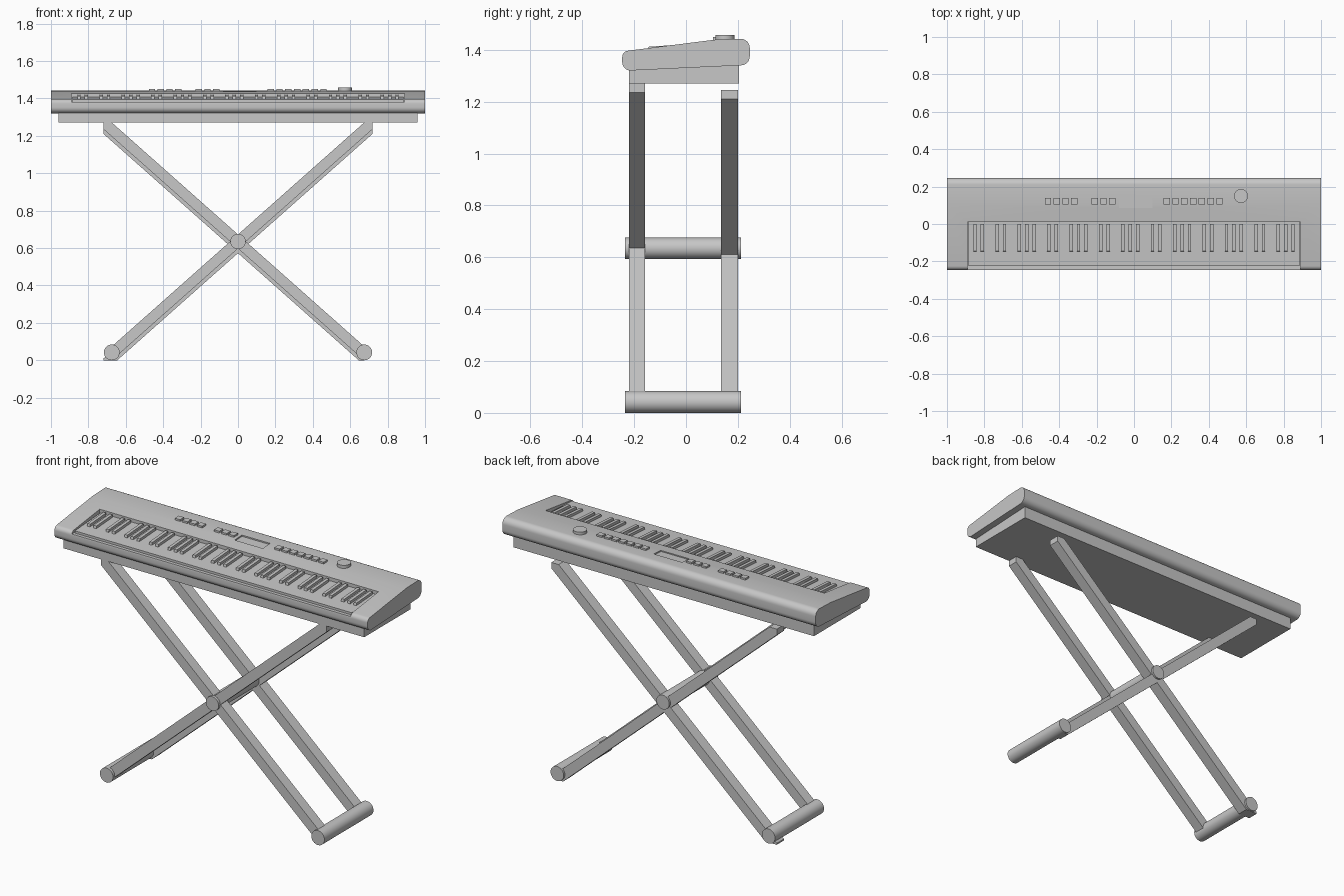
import bpy, bmesh, math
from mathutils import Vector

cube = bpy.data.objects.get("Cube")
if cube:
    bpy.data.objects.remove(cube, do_unlink=True)

grey = bpy.data.materials.new("plain_grey")
grey.use_nodes = True
COLOUR = (0.57, 0.57, 0.57, 1)
grey.diffuse_color = COLOUR
grey.node_tree.nodes["Principled BSDF"].inputs["Base Color"].default_value = COLOUR


def finish(name, bm):
    bmesh.ops.recalc_face_normals(bm, faces=bm.faces)
    mesh = bpy.data.meshes.new(name)
    bm.to_mesh(mesh)
    bm.free()
    mesh.materials.append(grey)
    ob = bpy.data.objects.new(name, mesh)
    bpy.context.collection.objects.link(ob)
    return ob


def smooth(ob):
    bpy.ops.object.select_all(action='DESELECT')
    bpy.context.view_layer.objects.active = ob
    ob.select_set(True)
    bpy.ops.object.shade_smooth_by_angle(angle=math.radians(35))


def prism(name, corners, offset):
    """Extrude a flat outline of 3D corners along an offset."""
    bm = bmesh.new()
    face = bm.faces.new([bm.verts.new(c) for c in corners])
    new = bmesh.ops.extrude_face_region(bm, geom=[face])["geom"]
    bmesh.ops.translate(bm, vec=offset, verts=[v for v in new if isinstance(v, bmesh.types.BMVert)])
    # Close the starting end if the extrusion removed it
    bmesh.ops.holes_fill(bm, edges=[e for e in bm.edges if e.is_boundary], sides=0)
    return finish(name, bm)


def side_prism(name, profile, x0, x1):
    return prism(name, [(x0, y, z) for y, z in profile], (x1 - x0, 0, 0))


def rod(name, centre, radius, depth, axis, segments=32):
    bm = bmesh.new()
    bmesh.ops.create_cone(bm, cap_ends=True, segments=segments, radius1=radius, radius2=radius, depth=depth)
    turn = Vector((0, 0, 1)).rotation_difference(Vector(axis)).to_matrix()
    bmesh.ops.rotate(bm, matrix=turn, verts=bm.verts)
    bmesh.ops.translate(bm, vec=centre, verts=bm.verts)
    ob = finish(name, bm)
    smooth(ob)
    return ob


def rounded(corners):
    """Round each (y, z, radius) corner of a profile."""
    out = []
    for i, (y, z, r) in enumerate(corners):
        p = Vector((y, z))
        a = (Vector(corners[i - 1][:2]) - p).normalized()
        b = (Vector(corners[(i + 1) % len(corners)][:2]) - p).normalized()
        if r == 0:
            out.append((y, z))
            continue
        half = math.acos(a.dot(b)) / 2
        centre = p + (a + b).normalized() * r / math.sin(half)
        start = (p + a * r / math.tan(half) - centre).normalized()
        end = (p + b * r / math.tan(half) - centre).normalized()
        for k in range(9):
            out.append(tuple(centre + start.slerp(end, k / 8) * r))
    return out


def cut(body, cutter):
    cutter.hide_render = True
    mod = body.modifiers.new("cut", 'BOOLEAN')
    mod.operation, mod.solver, mod.object = 'DIFFERENCE', 'EXACT', cutter
    bpy.context.view_layer.objects.active = body
    bpy.ops.object.modifier_apply(modifier=mod.name)
    bpy.data.objects.remove(cutter, do_unlink=True)


# Keyboard case with the key bed and the display cut out
case = side_prism("keyboard_case", rounded([
    (-0.246, 1.319, 0.032), (0.246, 1.342, 0.035), (0.246, 1.444, 0.035),
    (0.108, 1.439, 0), (-0.246, 1.394, 0.025)]), -1, 1)
cut(case, side_prism("key_bed_cutter", [(-0.3, 1.38), (0.01, 1.38), (0.01, 1.5), (-0.3, 1.5)], -0.89, 0.89))
cut(case, side_prism("display_cutter", [(0.085, 1.43), (0.15, 1.433), (0.15, 1.5), (0.085, 1.5)], -0.08, 0.1))
smooth(case)

# White keys as one slab, black keys in groups of two and three
side_prism("white_keys", [(-0.225, 1.378), (0.012, 1.378), (0.012, 1.407), (-0.225, 1.393)], -0.885, 0.885)
WHITE_KEYS = 45
pitch = 1.78 / WHITE_KEYS
for i in range(WHITE_KEYS - 1):
    if i % 7 in (0, 1, 3, 4, 6):
        x = -0.89 + (i + 1) * pitch
        side_prism("black_key", [(-0.15, 1.39), (0, 1.39), (0, 1.422), (-0.145, 1.412)], x - 0.009, x + 0.009)

# Control buttons and volume knob
for first, count in ((-0.46, 4), (-0.21, 3), (0.175, 7)):
    for i in range(count):
        x = first + i * 0.047
        side_prism("button", [(0.105, 1.43), (0.14, 1.43), (0.14, 1.45), (0.105, 1.449)], x - 0.017, x + 0.017)
rod("volume_knob", (0.572, 0.15, 1.445), 0.037, 0.024, (0, 0, 1))

# Support tray under the case
side_prism("support_tray", [(-0.22, 1.27), (0.204, 1.27), (0.204, 1.342), (-0.22, 1.322)], -0.96, 0.96)

# Crossed legs: the back pair sits slightly lower
SLOPE, HALF = 0.887, 0.0375


def leg(name, side, y0, y1, middle, top, foot_x):
    def edge(x, h):
        return middle + h + SLOPE * x
    def at(z, h):
        return (z - middle - h) / SLOPE
    outline = [(0.72, edge(0.72, -HALF)), (0.72, top), (at(top, HALF), top),
               (foot_x, max(edge(foot_x, HALF), 0)), (foot_x, 0), (at(0, -HALF), 0)]
    if edge(foot_x, -HALF) > 0:
        outline[4:] = [(foot_x, edge(foot_x, -HALF))]
    prism(name, [(side * x, y0, z) for x, z in outline], (0, y1 - y0, 0))


for side, label in ((1, "left"), (-1, "right")):
    leg("front_leg_" + label, side, -0.22, -0.158, 0.635, 1.27, -0.675)
    leg("back_leg_" + label, side, 0.135, 0.2, 0.61, 1.245, -0.72 if side > 0 else -0.675)
    rod("foot_bar_" + label, (side * 0.675, -0.012, 0.042), 0.042, 0.447, (0, 1, 0))
rod("pivot_bar", (0, -0.012, 0.635), 0.041, 0.447, (0, 1, 0))
